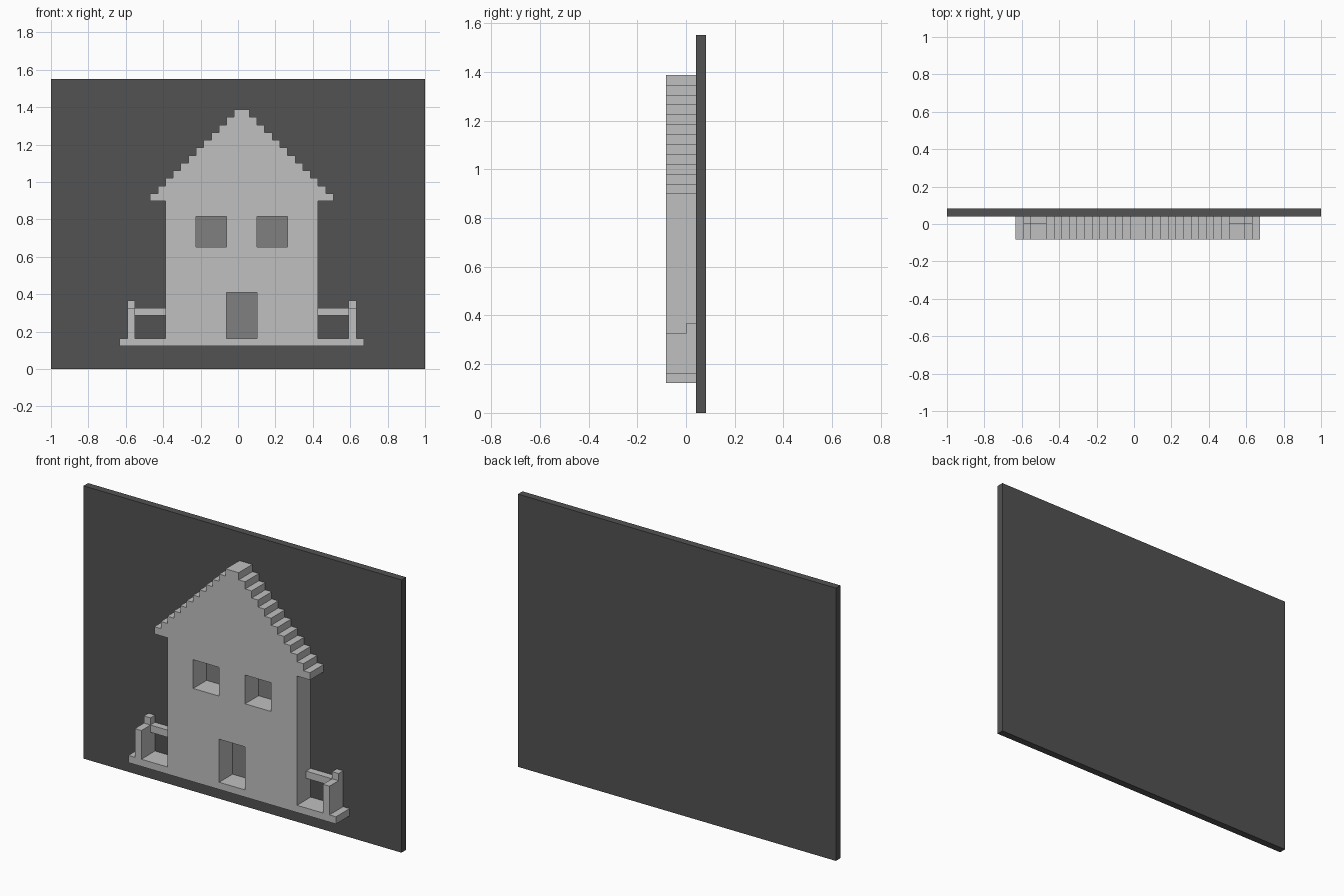
import bpy, bmesh

if "Cube" in bpy.data.objects:
    bpy.data.objects.remove(bpy.data.objects["Cube"], do_unlink=True)

U = 2 / 49                      # one grid step
FRONT, STEP, WALL, BACK = -2, 0, 1, 2   # depths in grid steps


def material(name, v):
    m = bpy.data.materials.new(name)
    m.use_nodes = True
    m.diffuse_color = (v, v, v, 1)
    m.node_tree.nodes["Principled BSDF"].inputs["Base Color"].default_value = (v, v, v, 1)
    return m


light_grey = material("light grey", 0.525)
mid_grey = material("mid grey", 0.216)
dark_grey = material("dark grey", 0.085)


def extrude_profile(name, points, y0, y1, mat):
    """Extrude an x-z outline, given in grid steps, from depth y0 to y1."""
    bm = bmesh.new()
    face = bm.faces.new([bm.verts.new((x * U - 1, y0 * U, z * U)) for x, z in points])
    new = bmesh.ops.extrude_face_region(bm, geom=[face])["geom"]
    bmesh.ops.translate(bm, vec=(0, (y1 - y0) * U, 0),
                        verts=[v for v in new if isinstance(v, bmesh.types.BMVert)])
    bmesh.ops.recalc_face_normals(bm, faces=bm.faces)
    mesh = bpy.data.meshes.new(name)
    bm.to_mesh(mesh)
    bm.free()
    mesh.materials.append(mat)
    obj = bpy.data.objects.new(name, mesh)
    bpy.context.collection.objects.link(obj)
    return obj


def box(name, x0, x1, z0, z1, y0, y1, mat):
    return extrude_profile(name, [(x0, z0), (x1, z0), (x1, z1), (x0, z1)], y0, y1, mat)


# Backing board and ground strip
box("backing_board", 0, 49, 0, 38, WALL, BACK, dark_grey)
box("ground_strip", 9, 41, 3, 4, FRONT, WALL, light_grey)

# House: right half of the outline with door notch and stepped gable, then mirrored
half = [(27, 4), (35, 4), (35, 22)]
for k in range(12):
    half += [(37 - k, 22 + k), (37 - k, 23 + k)]
left = [(50 - x, z) for x, z in reversed(half)]
outline = half + left + [(23, 10), (27, 10)]
house = extrude_profile("house", outline, FRONT, WALL, light_grey)

# Window openings cut through the wall
for side, x in (("right", 19), ("left", 27)):
    cutter = box("window_cutter_" + side, x, x + 4, 16, 20, FRONT - 1, WALL + 0.5, light_grey)
    cutter.hide_render = True
    mod = house.modifiers.new("window_" + side, "BOOLEAN")
    mod.operation, mod.solver, mod.object = "DIFFERENCE", "EXACT", cutter
    bpy.context.view_layer.objects.active = house
    bpy.ops.object.modifier_apply(modifier=mod.name)
    bpy.data.objects.remove(cutter, do_unlink=True)
    box("window_pane_" + side, x, x + 4, 16, 20, WALL - 0.05, WALL, mid_grey)
box("door_panel", 23, 27, 4, 10, WALL - 0.05, WALL, mid_grey)

# Fences: deep post, taller rear post and a rail set back against the board
for side, post, rail in (("right", 10, 11), ("left", 39, 35)):
    box("fence_post_front_" + side, post, post + 1, 4, 8, FRONT, STEP, light_grey)
    box("fence_post_rear_" + side, post, post + 1, 4, 9, STEP, WALL, light_grey)
    box("fence_rail_" + side, rail, rail + 4, 7, 8, STEP, WALL, light_grey)
